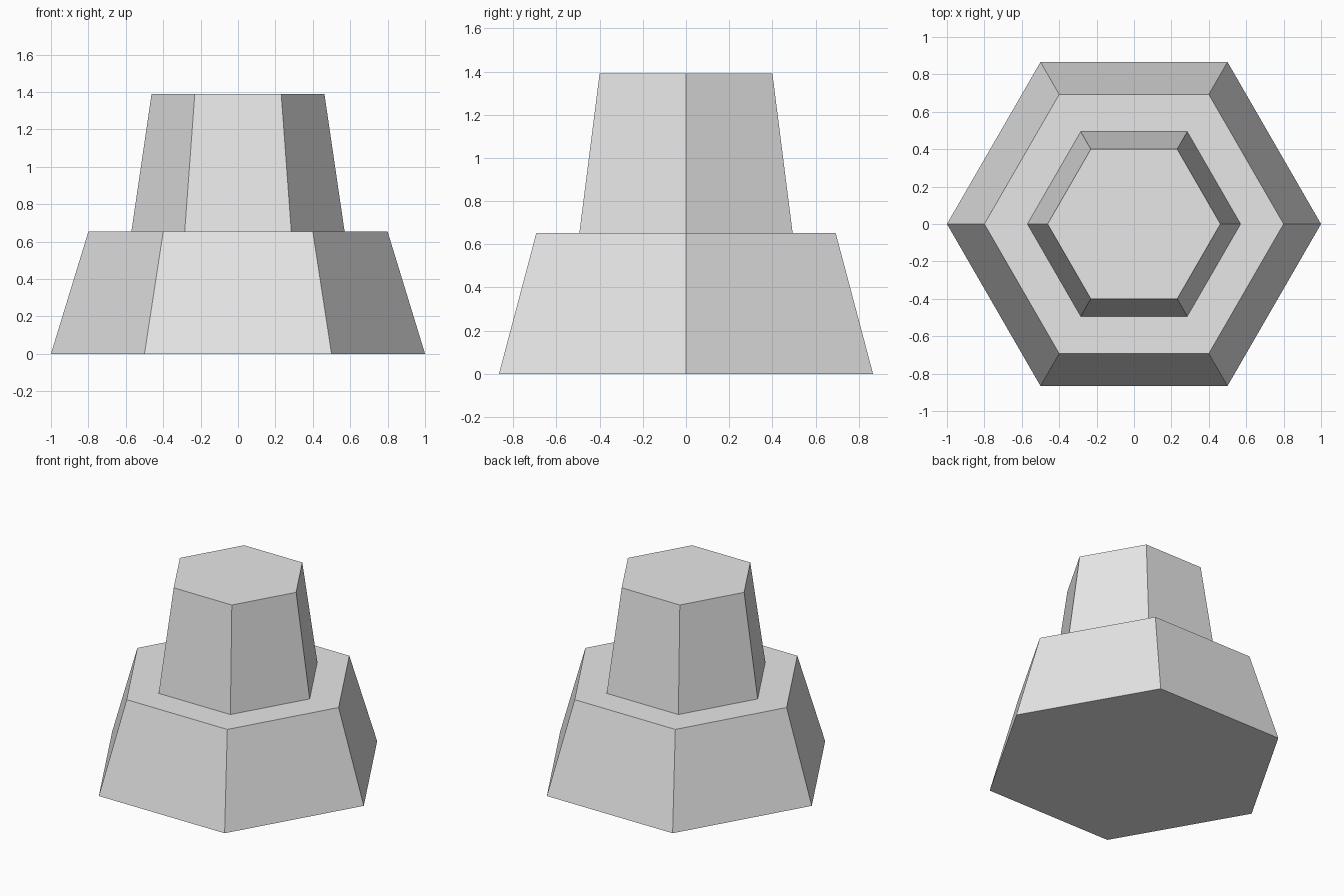
import bpy
import math

cube = bpy.data.objects.get("Cube")
if cube:
    bpy.data.objects.remove(cube, do_unlink=True)

# One plain grey for the whole model
GREY = (0.8, 0.8, 0.8, 1.0)
grey = bpy.data.materials.new("light_grey")
grey.use_nodes = True
grey.diffuse_color = GREY
grey.node_tree.nodes["Principled BSDF"].inputs["Base Color"].default_value = GREY


def hex_frustum(name, r_bottom, r_top, z_bottom, z_top):
    """Six-sided tapered block with corners on the x axis."""
    bpy.ops.mesh.primitive_cone_add(
        vertices=6, radius1=r_bottom, radius2=r_top, depth=z_top - z_bottom,
        location=(0, 0, (z_bottom + z_top) / 2), rotation=(0, 0, math.pi / 2))
    obj = bpy.context.object
    obj.name = name
    obj.data.materials.append(grey)
    bpy.ops.object.transform_apply(location=False, rotation=True, scale=False)
    return obj


# Wide base with a narrower block standing on its ledge
LEDGE = 0.653
hex_frustum("lower_base", 1.0, 0.8, 0.0, LEDGE)
hex_frustum("upper_block", 0.57, 0.462, LEDGE, 1.39)
